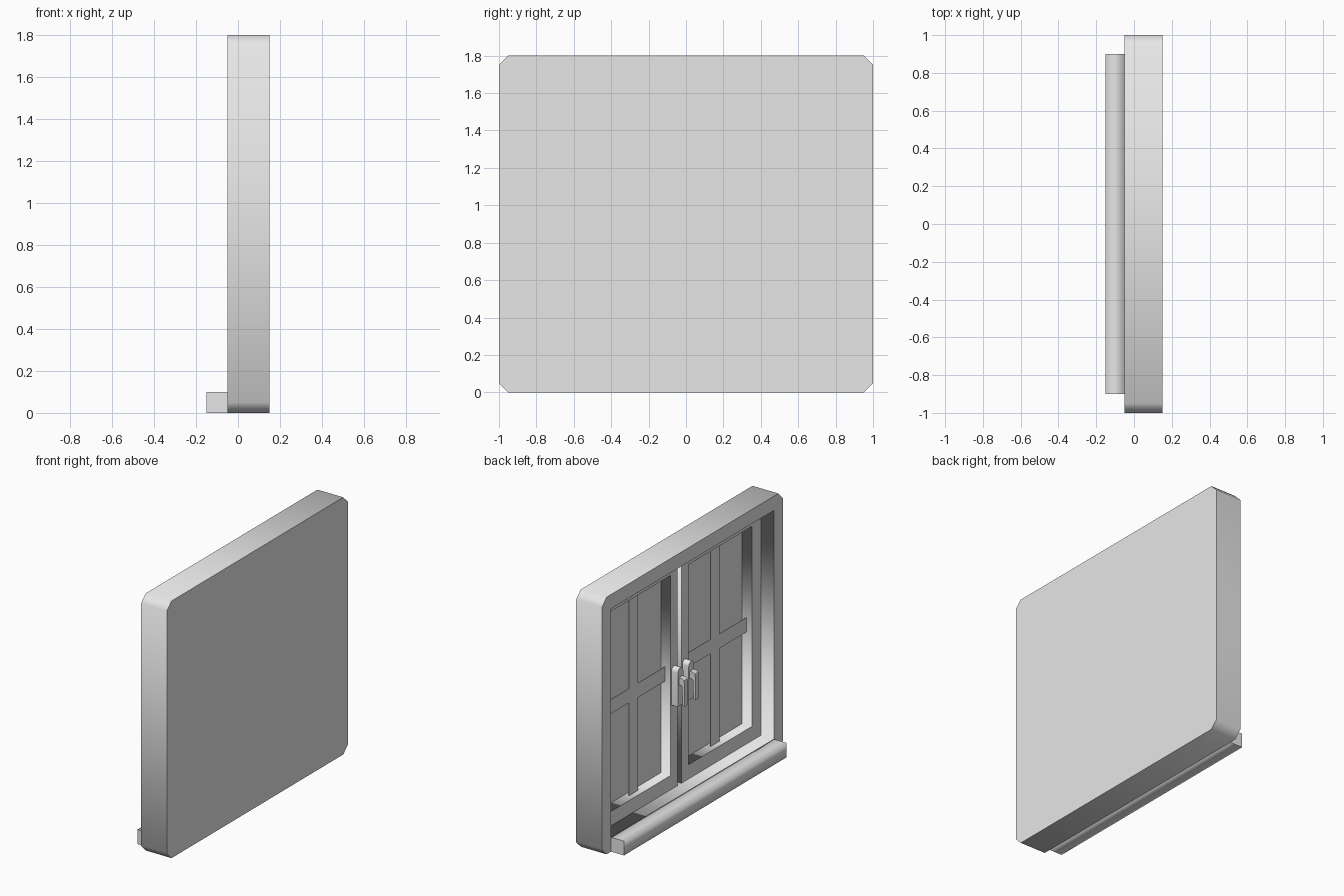
import bpy, bmesh, math

if "Cube" in bpy.data.objects:
    bpy.data.objects.remove(bpy.data.objects["Cube"], do_unlink=True)

grey = bpy.data.materials.new("light_grey")
grey.use_nodes = True
grey.diffuse_color = (0.8, 0.8, 0.8, 1)
grey.node_tree.nodes["Principled BSDF"].inputs["Base Color"].default_value = (0.8, 0.8, 0.8, 1)


def prism(name, points, a, b, axis="x"):
    """Extrude an outline from a to b: (y, z) points along x, or (x, z) points along y."""
    place = (lambda p, d: (d, p[0], p[1])) if axis == "x" else (lambda p, d: (p[0], d, p[1]))
    bm = bmesh.new()
    near = [bm.verts.new(place(p, a)) for p in points]
    far = [bm.verts.new(place(p, b)) for p in points]
    bm.faces.new(near)
    bm.faces.new(far)
    for i in range(len(points)):
        j = (i + 1) % len(points)
        bm.faces.new((near[i], near[j], far[j], far[i]))
    bmesh.ops.recalc_face_normals(bm, faces=bm.faces)
    mesh = bpy.data.meshes.new(name)
    bm.to_mesh(mesh)
    bm.free()
    mesh.materials.append(grey)
    obj = bpy.data.objects.new(name, mesh)
    bpy.context.collection.objects.link(obj)
    return obj


def rect(y0, y1, z0, z1):
    return [(y0, z0), (y1, z0), (y1, z1), (y0, z1)]


def cut(obj, points, a, b):
    """Cut a prism out of the object and drop the cutter."""
    cutter = prism("cutter", points, a, b)
    cutter.hide_render = True
    mod = obj.modifiers.new("opening", "BOOLEAN")
    mod.operation = "DIFFERENCE"
    mod.solver = "EXACT"
    mod.object = cutter
    bpy.context.view_layer.objects.active = obj
    bpy.ops.object.modifier_apply(modifier=mod.name)
    bpy.data.objects.remove(cutter, do_unlink=True)


def smooth_around(obj, axis):
    """Smooth the walls that run along an axis, keeping the end faces crisp."""
    bm = bmesh.new()
    bm.from_mesh(obj.data)
    bm.normal_update()
    for face in bm.faces:
        face.smooth = True
    for edge in bm.edges:
        caps = [abs(f.normal[axis]) > 0.5 for f in edge.link_faces]
        edge.smooth = len(set(caps)) < 2
    bm.to_mesh(obj.data)
    bm.free()


# Outer frame with chamfered corners and a closed back
c = 0.05
corners = [(-1, c), (c - 1, 0), (1 - c, 0), (1, c),
           (1, 1.8 - c), (1 - c, 1.8), (c - 1, 1.8), (-1, 1.8 - c)]
frame = prism("window_frame", corners, -0.05, 0.15)
cut(frame, rect(-0.9, 0.9, 0.1, 1.7), -0.3, 0.125)
smooth_around(frame, 0)

# Projecting sill
sill = prism("window_sill", [(-0.15, 0), (-0.05, 0), (-0.05, 0.1), (-0.15, 0.1)], -0.9, 0.9, "y")
smooth_around(sill, 1)

for side, s in (("front", -1), ("back", 1)):
    # Hinged sash
    sash = prism(side + "_sash", rect(s * 0.02, s * 0.9, 0.1, 1.7), 0.05, 0.125)
    cut(sash, rect(s * 0.1, s * 0.8, 0.2, 1.6), -0.1, 0.3)
    smooth_around(sash, 0)

    # Cross-shaped glazing bars, as one thin plate
    m, h = 0.45, 0.05
    cross = [(m - h, 0.2), (m + h, 0.2), (m + h, 0.85), (0.8, 0.85), (0.8, 0.95), (m + h, 0.95),
             (m + h, 1.6), (m - h, 1.6), (m - h, 0.95), (0.1, 0.95), (0.1, 0.85), (m - h, 0.85)]
    prism(side + "_glazing_bars", [(s * y, z) for y, z in cross], 0.092, 0.096)

    # Handle plate with a rounded top
    mid, r = s * 0.06, 0.03
    arch = [(mid + r * math.cos(math.pi * i / 8), 0.925 + r * math.sin(math.pi * i / 8)) for i in range(9)]
    plate = prism(side + "_handle_plate", arch + [(mid - r, 0.69), (mid + r, 0.69)], 0, 0.05)

    # Hooked lever hanging from the plate
    hook = [(0, 0.84), (-0.02, 0.84), (-0.025, 0.83), (-0.03, 0.7), (-0.045, 0.7),
            (-0.045, 0.86), (-0.04, 0.88), (-0.025, 0.89), (0, 0.89)]
    lever = prism(side + "_handle_lever", hook, mid - 0.02, mid + 0.02, "y")

    for part in (plate, lever):
        bpy.ops.object.select_all(action="DESELECT")
        part.select_set(True)
        bpy.context.view_layer.objects.active = part
        bpy.ops.object.shade_smooth_by_angle(angle=math.radians(40))
